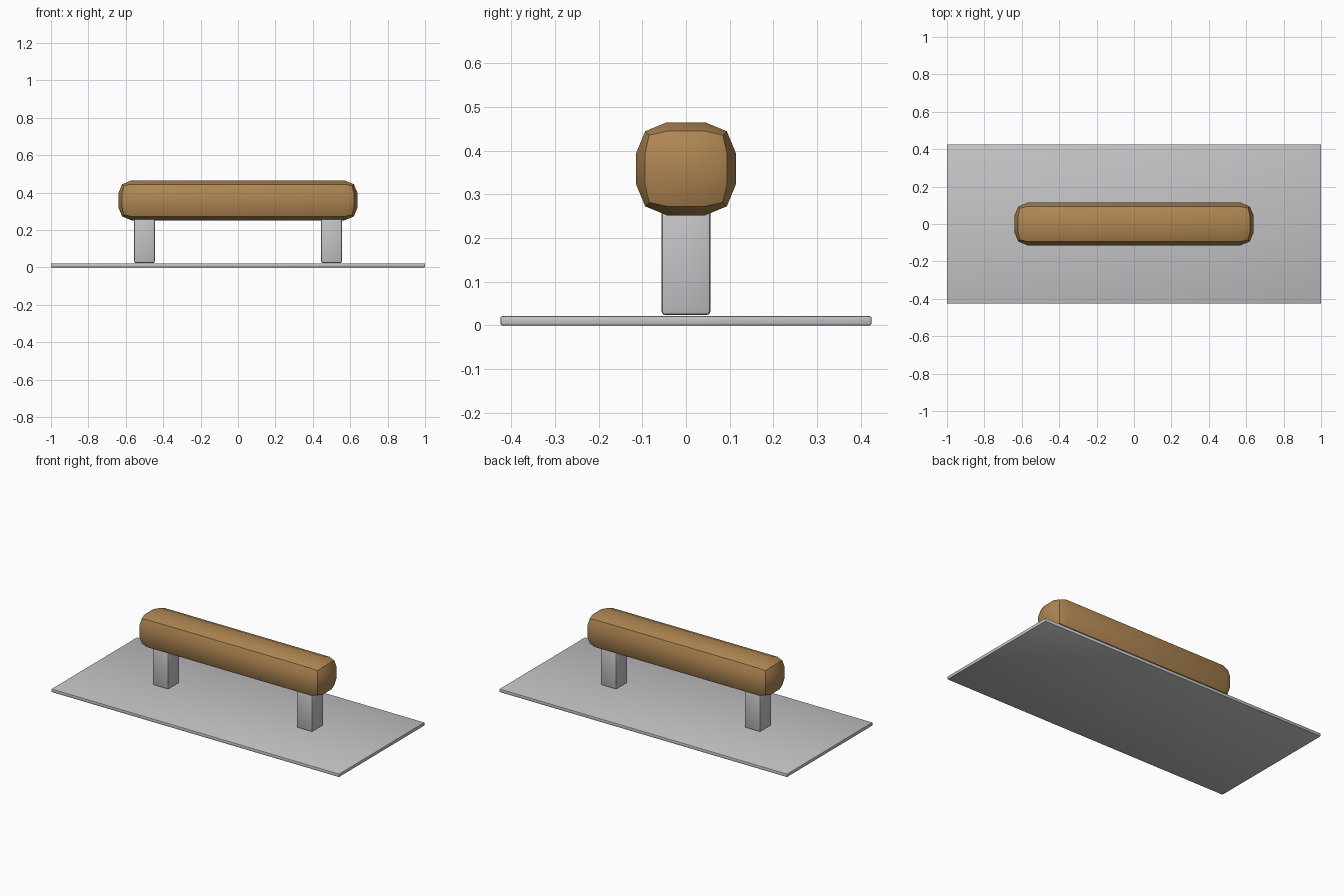
import bpy
import math

default = bpy.data.objects.get("Cube")
if default:
    bpy.data.objects.remove(default, do_unlink=True)


def make_material(name, color):
    mat = bpy.data.materials.new(name)
    mat.use_nodes = True
    mat.diffuse_color = color
    mat.node_tree.nodes["Principled BSDF"].inputs["Base Color"].default_value = color
    return mat


def rounded_box(name, size, center, bevel, segments, mat):
    """Box with bevelled edges, smooth except at sharp corners."""
    bpy.ops.mesh.primitive_cube_add(size=1, location=center)
    obj = bpy.context.object
    obj.name = name
    obj.scale = size
    bpy.ops.object.transform_apply(location=False, rotation=False, scale=True)
    mod = obj.modifiers.new("Bevel", "BEVEL")
    mod.width = bevel
    mod.segments = segments
    bpy.ops.object.modifier_apply(modifier=mod.name)
    bpy.ops.object.shade_smooth_by_angle(angle=math.radians(30))
    obj.data.materials.append(mat)
    return obj


steel = make_material("steel grey", (0.56, 0.56, 0.58, 1))
wood = make_material("brown wood", (0.43, 0.24, 0.085, 1))

# Flat blade
rounded_box("blade", (2.0, 0.85, 0.021), (0, 0, 0.0105), 0.004, 2, steel)

# Two upright posts, running up into the handle
for side, x in (("left", 0.5), ("right", -0.5)):
    rounded_box(side + "_post", (0.11, 0.112, 0.26), (x, 0, 0.153), 0.009, 2, steel)

# Chunky rounded grip
rounded_box("handle", (1.28, 0.228, 0.213), (0, 0, 0.3585), 0.07, 2, wood)
